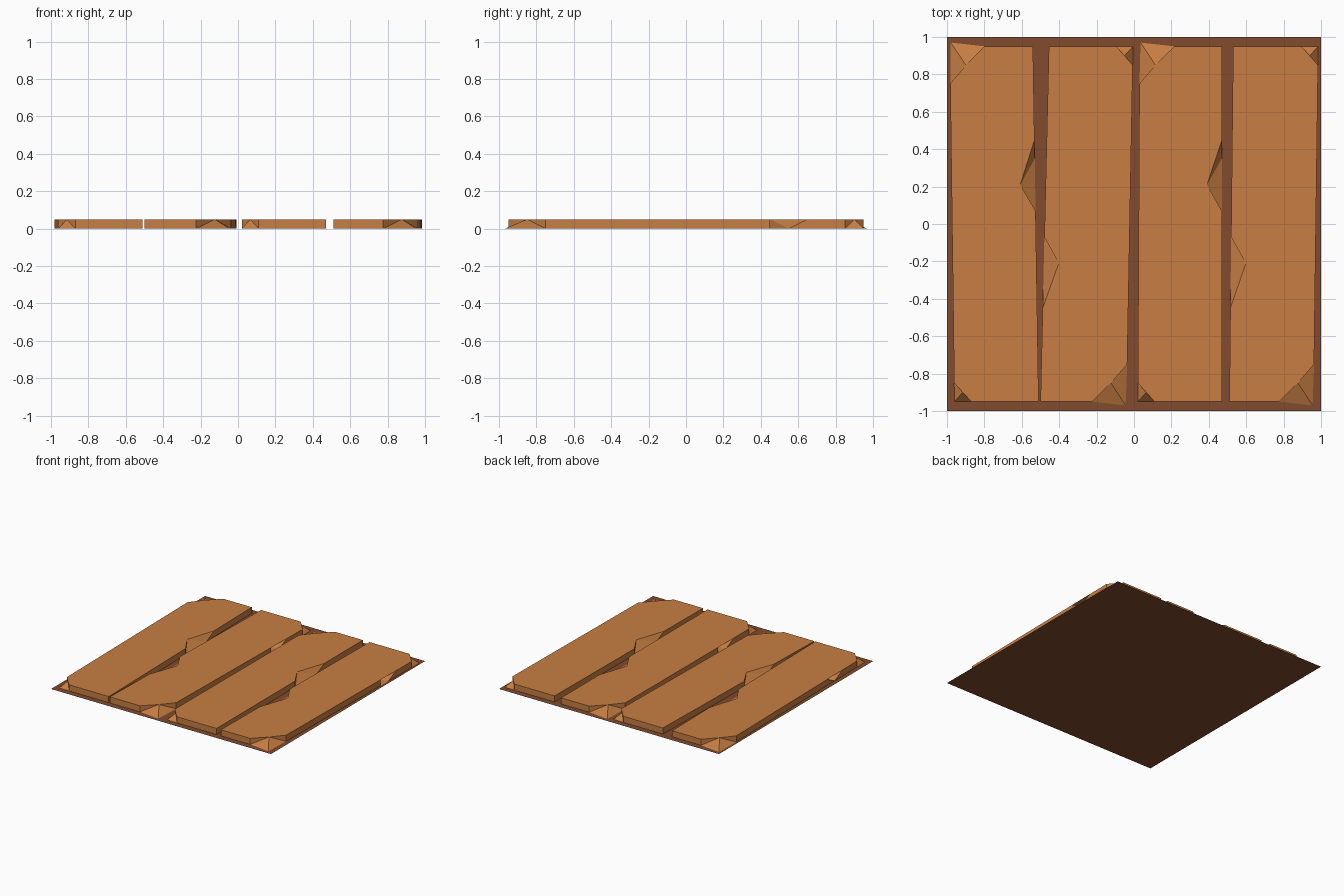
import bpy, bmesh

if "Cube" in bpy.data.objects:
    bpy.data.objects.remove(bpy.data.objects["Cube"])

def material(name, rgb):
    m = bpy.data.materials.new(name)
    m.diffuse_color = (*rgb, 1)
    m.use_nodes = True
    m.node_tree.nodes["Principled BSDF"].inputs["Base Color"].default_value = m.diffuse_color
    return m

PLANK = material("warm plank wood", (0.578, 0.212, 0.056))
BASE = material("dark underlay wood", (0.223, 0.070, 0.028))
H, END = 0.05, 0.95

def finish(bm, name, mat):
    mesh = bpy.data.meshes.new(name)
    bm.to_mesh(mesh)
    bm.free()
    mesh.materials.append(mat)
    bpy.context.collection.objects.link(bpy.data.objects.new(name, mesh))

def plank(name, lt, lb, rt, rb, s):
    """Chipped plank: left/right edge x at top and bottom ends; s=-1 turns it half round."""
    def left(y): return lb + (lt - lb) * (y + END) / (2 * END)
    def right(y): return rb + (rt - rb) * (y + END) / (2 * END)
    L, R = left, right
    # pairs of (upper outline point, lower outline point), counter-clockwise
    pairs = []
    def add(top, low=None):
        pairs.append((top, low or top))
    # small corner chip
    add((L(-.85), -.85))
    add((L(-.9) + .045, -.90), (L(-END), -END))
    add((L(-END) + .09, -END))
    add((R(-END), -END))
    # notch in the right edge
    add((R(.07), .07))
    add((R(.21) - .08, .21), (R(.35), .35))
    add((R(.45), .45))
    add((R(END), END))
    # large corner chip
    add((L(END) + .185, END))
    add((L(.85) + .085, .85), (L(END) + .005, .97))
    add((L(.75), .75))
    # notch in the left edge
    add((L(-.45), -.45))
    add((L(-.45) + .18, -.45), (L(-.55), -.55))
    add((L(-.65), -.65))

    bm = bmesh.new()
    up = [bm.verts.new((s * a[0], s * a[1], H)) for a, b in pairs]
    lo = [bm.verts.new((s * b[0], s * b[1], 0)) for a, b in pairs]
    walls = []
    for i in range(len(up)):
        j = (i + 1) % len(up)
        walls.append(bm.faces.new((lo[i], lo[j], up[j], up[i])))
    cap = bm.faces.new(up)
    bmesh.ops.triangulate(bm, faces=walls + [cap])
    finish(bm, name, PLANK)

# flat underlay
bm = bmesh.new()
bm.faces.new([bm.verts.new((x, y, 0)) for x, y in ((-1, -1), (1, -1), (1, 1), (-1, 1))])
finish(bm, "underlay", BASE)

# four planks, every second one turned half round
plank("plank_1", -.985, -.96, -.54, -.51, 1)
plank("plank_2", .04, .005, .50, .455, -1)
plank("plank_3", .03, .02, .47, .47, 1)
plank("plank_4", -.96, -.985, -.51, -.53, -1)
